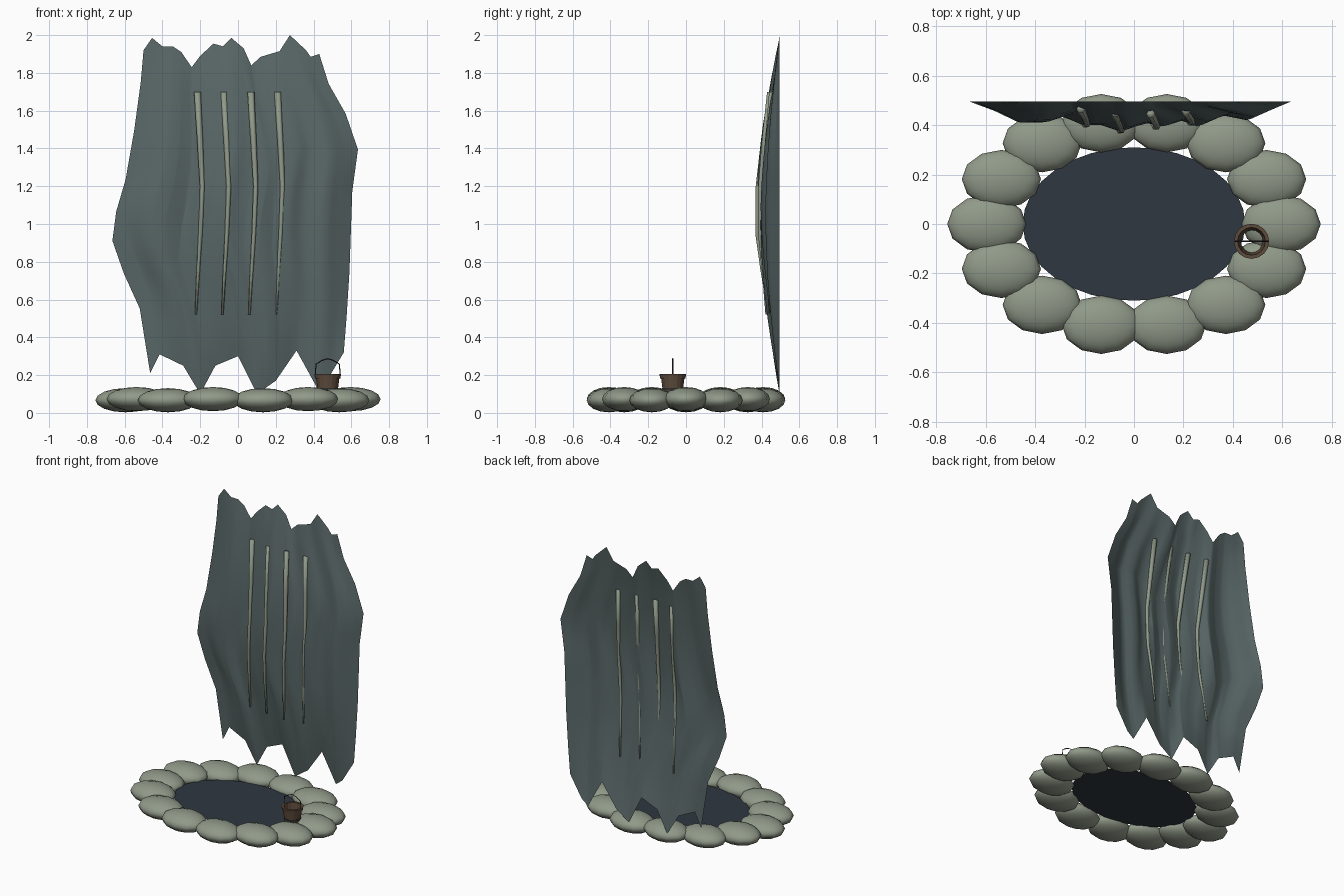
import bpy, bmesh, math
from mathutils import Vector

cube = bpy.data.objects.get("Cube")
if cube:
    bpy.data.objects.remove(cube)


def material(name, *rgb):
    m = bpy.data.materials.new(name)
    m.use_nodes = True
    m.diffuse_color = (*rgb, 1)
    m.node_tree.nodes["Principled BSDF"].inputs["Base Color"].default_value = (*rgb, 1)
    return m


STONE = material("mossy stone", 0.28, 0.32, 0.25)
CLOTH = material("slate sheet", 0.10, 0.135, 0.135)
WATER = material("dark water", 0.028, 0.038, 0.052)
WOOD = material("brown wood", 0.11, 0.07, 0.045)
IRON = material("dark iron", 0.03, 0.03, 0.03)


def add_object(name, bm, mat, smooth=True):
    mesh = bpy.data.meshes.new(name)
    bm.to_mesh(mesh)
    bm.free()
    mesh.materials.append(mat)
    for p in mesh.polygons:
        p.use_smooth = smooth
    obj = bpy.data.objects.new(name, mesh)
    bpy.context.collection.objects.link(obj)
    return obj


def lerp_table(table, t):
    """Piecewise linear lookup in a list of (position, value)."""
    if t <= table[0][0]:
        return table[0][1]
    for (a, va), (b, vb) in zip(table, table[1:]):
        if t <= b:
            return va + (vb - va) * (t - a) / (b - a)
    return table[-1][1]


def strip(bm, rows, closed=False):
    """Bridge successive rows of points with quads."""
    grid = [[bm.verts.new(p) for p in row] for row in rows]
    n = len(grid[0])
    for r, s in zip(grid, grid[1:]):
        for i in range(n if closed else n - 1):
            j = (i + 1) % n
            bm.faces.new((r[i], s[i], s[j], r[j]))
    return grid


# Ring of rounded stones
for k in range(14):
    a = math.tau * k / 14
    bm = bmesh.new()
    bmesh.ops.create_uvsphere(bm, u_segments=12, v_segments=8, radius=1)
    obj = add_object(f"rim_stone_{k + 1}", bm, STONE)
    obj.scale = (0.16, 0.118, 0.064)
    obj.location = (0.595 * math.cos(a), 0.418 * math.sin(a), 0.07 + 0.003 * (-1) ** k)

# Pond surface
bm = bmesh.new()
bmesh.ops.create_circle(bm, cap_ends=True, segments=32, radius=1)
pond = add_object("pond_water", bm, WATER, False)
pond.scale = (0.45, 0.31, 1)
pond.location.z = 0.07

# Hanging sheet: ragged outline and front-to-back folds
top = [(-.5, 1.92), (-.455, 1.985), (-.4, 1.94), (-.345, 1.94), (-.3, 1.91), (-.245, 1.83),
       (-.2, 1.89), (-.13, 1.955), (-.08, 1.94), (-.035, 1.985), (.03, 1.93), (.07, 1.84),
       (.12, 1.885), (.22, 1.915), (.275, 2), (.36, 1.92), (.385, 1.885), (.43, 1.9)]
bottom = [(-.465, .21), (-.415, .31), (-.29, .25), (-.2, .1), (-.12, .25), (0, .3),
          (.1, .1), (.2, .17), (.31, .33), (.42, .13), (.47, .17), (.56, .32)]
left = [(0, -.5), (.1, -.515), (.25, -.55), (.4, -.595), (.5, -.645), (.59, -.665),
        (.69, -.605), (.8, -.52), (1, -.465)]
right = [(0, .43), (.1, .48), (.2, .57), (.32, .635), (.46, .605), (.73, .59), (.88, .575), (1, .56)]
folds = [(0, 0), (.08, .04), (.15, .085), (.21, .085), (.28, .055), (.35, .095), (.41, .095),
         (.47, .12), (.55, .085), (.61, .1), (.67, .075), (.72, .1), (.8, .055), (.88, .075),
         (.95, .03), (1, 0)]


def unit(table):
    a, b = table[0][0], table[-1][0]
    return [((x - a) / (b - a), z) for x, z in table]


top, bottom = unit(top), unit(bottom)
BACK = 0.495


def sheet_y(u, v):
    sway = 0.012 * math.sin(math.tau * v) * math.sin(math.pi * u)
    return BACK - lerp_table(folds, u + sway) * math.sin(math.pi * v) ** 0.9


def sheet_point(u, v):
    x0, x1 = lerp_table(left, v), lerp_table(right, v)
    z0, z1 = lerp_table(top, u), lerp_table(bottom, u)
    return Vector((x0 + (x1 - x0) * u, sheet_y(u, v), z0 + (z1 - z0) * v))


def sheet_depth_at(x, z):
    v = (1.9 - z) / 1.68
    x0, x1 = lerp_table(left, v), lerp_table(right, v)
    return sheet_y((x - x0) / (x1 - x0), v)


columns = sorted({round(u, 3) for t in (top, bottom, folds) for u, _ in t})
heights = sorted({v for v, _ in left + right} | {.05, .9, .95})
bm = bmesh.new()
strip(bm, [[sheet_point(u, v) for u in columns] for v in heights])
add_object("hanging_sheet", bm, CLOTH)

# Four slim bowed streaks threaded through the sheet
for k, (x, shift) in enumerate([(-.215, -.002), (-.075, -.002), (.068, -.012), (.21, 0)]):
    rows = []
    for z, bow, w in [(1.7, 0, .018), (1.45, .014, .016), (1.2, .026, .013),
                      (.95, .016, .011), (.75, .004, .009), (.52, -.008, .006)]:
        c = Vector((x + bow, sheet_depth_at(x + bow, z) + shift, z))
        rows.append([c + Vector((w * math.cos(math.tau * i / 6), w * math.sin(math.tau * i / 6), 0))
                     for i in range(6)])
    bm = bmesh.new()
    ends = strip(bm, rows, closed=True)
    bm.faces.new(ends[0])
    bm.faces.new(ends[-1][::-1])
    add_object(f"streak_{k + 1}", bm, STONE)


# Bucket: open tapered staves, thicker rim, thin handle
def shell(name, profile, mat, closed_profile=True):
    pts = profile + profile[:1] if closed_profile else profile
    bm = bmesh.new()
    strip(bm, [[(.475 + r * math.cos(math.tau * i / 16), -.07 + r * math.sin(math.tau * i / 16), z)
                for i in range(16)] for r, z in pts], closed=True)
    bmesh.ops.remove_doubles(bm, verts=bm.verts, dist=1e-5)
    bmesh.ops.recalc_face_normals(bm, faces=bm.faces)
    return add_object(name, bm, mat, False)


shell("bucket_body", [(.05, .09), (.063, .195), (.055, .195), (.043, .09)], WOOD)
shell("bucket_rim", [(.067, .183), (.071, .207), (.056, .207), (.054, .183)], WOOD)
shell("bucket_hoop", [(.055, .12), (.0565, .132), (.052, .132), (.051, .12)], IRON)

curve = bpy.data.curves.new("bucket_handle", "CURVE")
curve.dimensions = "3D"
curve.bevel_depth = 0.003
curve.bevel_resolution = 0
path = [(-.066, .195), (-.062, .258), (-.03, .278), (0, .287), (.03, .278), (.062, .258), (.066, .195)]
line = curve.splines.new("POLY")
line.points.add(len(path) - 1)
for p, (x, z) in zip(line.points, path):
    p.co = (.475 + x, -.07, z, 1)
curve.materials.append(IRON)
bpy.context.collection.objects.link(bpy.data.objects.new("bucket_handle", curve))
